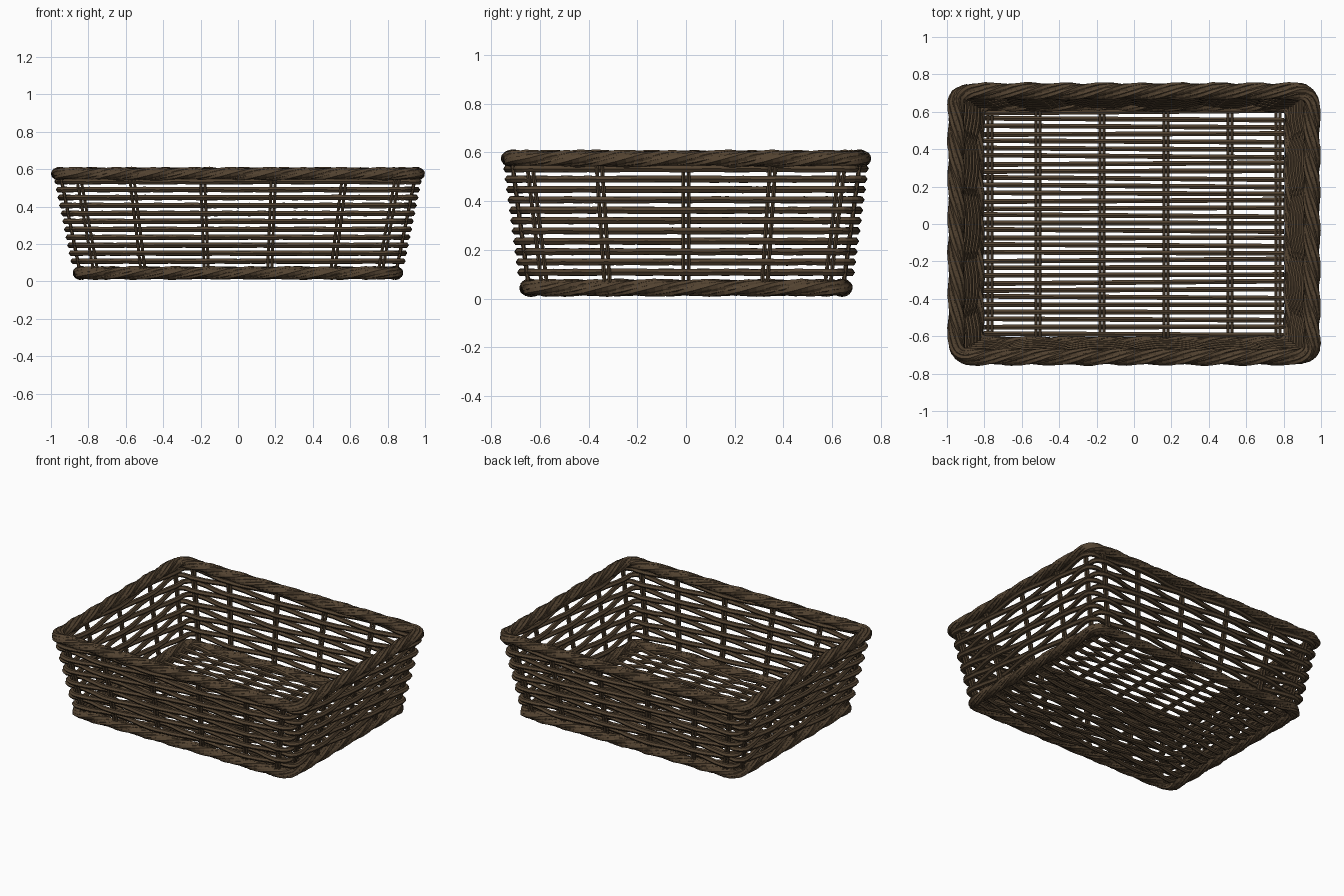
import bpy, bmesh, math, random
from mathutils import Vector

random.seed(4)
if "Cube" in bpy.data.objects:
    bpy.data.objects.remove(bpy.data.objects["Cube"], do_unlink=True)

wicker = bpy.data.materials.new("dark brown wicker")
wicker.use_nodes = True
COLOR = (0.085, 0.055, 0.03, 1)
wicker.diffuse_color = COLOR
wicker.node_tree.nodes["Principled BSDF"].inputs["Base Color"].default_value = COLOR

UP = Vector((0, 0, 1))
LONG = (-0.9, -0.6, -0.2, 0.2, 0.6, 0.9)     # stake places on front and back
SHORT = (-0.9, -0.5, 0, 0.5, 0.9)            # stake places on the sides


def tube(bm, path, refs, ra, rb, closed=False, sides=6):
    """Faceted rod along a path; a corner of its section points along refs."""
    n, rings = len(path), []
    for i, p in enumerate(path):
        nxt = path[(i + 1) % n] if closed else path[min(i + 1, n - 1)]
        prv = path[i - 1] if closed else path[max(i - 1, 0)]
        t = (nxt - prv).normalized()
        a = (refs[i] - t * refs[i].dot(t)).normalized()
        b = t.cross(a)
        angles = [math.tau * k / sides for k in range(sides)]
        rings.append([bm.verts.new(p + a * ra * math.cos(u) + b * rb * math.sin(u))
                      for u in angles])
    for i in range(n if closed else n - 1):
        r, s = rings[i], rings[(i + 1) % n]
        for k in range(sides):
            m = (k + 1) % sides
            bm.faces.new((r[k], r[m], s[m], s[k]))
    if not closed:
        bm.faces.new(rings[0][::-1])
        bm.faces.new(rings[-1])


def finish(name, bm):
    bmesh.ops.recalc_face_normals(bm, faces=bm.faces)
    mesh = bpy.data.meshes.new(name)
    bm.to_mesh(mesh)
    bm.free()
    mesh.materials.append(wicker)
    obj = bpy.data.objects.new(name, mesh)
    bpy.context.collection.objects.link(obj)


def half_size(z):
    """Half width and half depth of the flaring wall at a height."""
    f = (z - 0.05) / 0.52
    return 0.845 + 0.105 * f, 0.645 + 0.07 * f


def anchors(w, d):
    """Stake points and outward normals, counter-clockwise from the front."""
    X, Y = Vector((1, 0, 0)), Vector((0, 1, 0))
    return ([(X * u * w - Y * d, -Y) for u in LONG] +
            [(X * w + Y * v * d, X) for v in SHORT] +
            [(X * -u * w + Y * d, Y) for u in LONG] +
            [(-X * w - Y * v * d, -X) for v in SHORT])


def loop(w, d, steps):
    """Samples (point, normal, stake index, fraction) round the basket."""
    pts, out = anchors(w, d), []
    for i, (p, n) in enumerate(pts):
        q, m = pts[(i + 1) % len(pts)]
        if n.dot(m) > 0.5:
            c = (p + q) / 2
        else:
            c = Vector((math.copysign(w, p.x), math.copysign(d, p.y), 0))
        for k in range(steps):
            t = k / steps
            out.append((p * (1 - t) ** 2 + c * 2 * t * (1 - t) + q * t * t,
                        n.lerp(m, t).normalized(), i, t))
    return out


def braided_ring(name, w, d, z, wide, tall, turns):
    """Twisted rope of four bundles with three rods each, round a core."""
    bm = bmesh.new()
    base = loop(w, d, 10)
    pts = [s[0] + UP * z for s in base]
    nor = [s[1] for s in base]
    dist = [0]
    for i in range(len(pts)):
        dist.append(dist[-1] + (pts[(i + 1) % len(pts)] - pts[i]).length)
    tube(bm, pts, nor, wide * 0.55, tall * 0.55, True)
    rod = tall * 0.36
    for bundle in range(4):
        for j in (-1, 0, 1):
            path, refs = [], []
            for i, (p, n) in enumerate(zip(pts, nor)):
                a = math.tau * (turns * dist[i] / dist[-1] + bundle / 4) + j * 0.48
                grow = 0.8 if j else 1
                wob = random.uniform(-0.002, 0.002)
                off = (n * math.cos(a) * ((wide - rod) * grow + wob) +
                       UP * math.sin(a) * ((tall - rod) * grow + wob))
                path.append(p + off)
                refs.append(n * math.cos(a) + UP * math.sin(a))
            tube(bm, path, refs, rod, rod * 1.2, True, 5)
    finish(name, bm)


# Braids along the top and the foot
braided_ring("top_rim", 0.95, 0.71, 0.575, 0.048, 0.036, 8)
braided_ring("base_rim", 0.84, 0.64, 0.045, 0.042, 0.036, 7)

# Upright stakes, in pairs
bm = bmesh.new()
low, high = anchors(*half_size(0.04)), anchors(*half_size(0.575))
for (p, n), (q, m) in zip(low, high):
    side = UP.cross(n) * 0.011
    for s in (-1, 1):
        tube(bm, [p + UP * 0.04 + side * s, q + UP * 0.575 + side * s],
             [n, n], 0.009, 0.009)
finish("wall_stakes", bm)

# Horizontal weavers, passing in and out of the stakes
bm = bmesh.new()
ROWS = 11
for row in range(ROWS):
    z = 0.108 + row * 0.0425
    path, refs = [], []
    for p, n, i, t in loop(*half_size(z), 6):
        sway = (-1) ** (i + row) * math.cos(math.pi * t) * 0.021
        path.append(p + n * sway + UP * (z + random.uniform(-0.0015, 0.0015)))
        refs.append(n)
    tube(bm, path, refs, 0.019, 0.016, True)
finish("wall_weavers", bm)

# Floor ribs, in pairs, from front to back
bm = bmesh.new()
ribs = [u * 0.855 for u in LONG]
for x in ribs:
    for s in (-0.011, 0.011):
        tube(bm, [Vector((x + s, y, 0.042)) for y in (-0.63, 0.63)],
             [UP, UP], 0.009, 0.009)
finish("floor_ribs", bm)

# Floor weavers, passing over and under the ribs
bm = bmesh.new()
COUNT = 31
for row in range(COUNT):
    y0 = -0.59 + 1.19 * row / (COUNT - 1)
    tilt = random.uniform(-0.007, 0.007)
    path = [Vector((-0.8, y0 - tilt, 0.042))]
    for i in range(len(ribs) - 1):
        for k in range(6):
            t = k / 6
            x = ribs[i] + (ribs[i + 1] - ribs[i]) * t
            sway = (-1) ** (i + row) * math.cos(math.pi * t) * 0.018
            path.append(Vector((x, y0 + tilt * x / 0.8, 0.042 + sway)))
    path.append(Vector((0.8, y0 + tilt, 0.042)))
    tube(bm, path, [UP] * len(path), 0.013, 0.0145)
finish("floor_weavers", bm)
